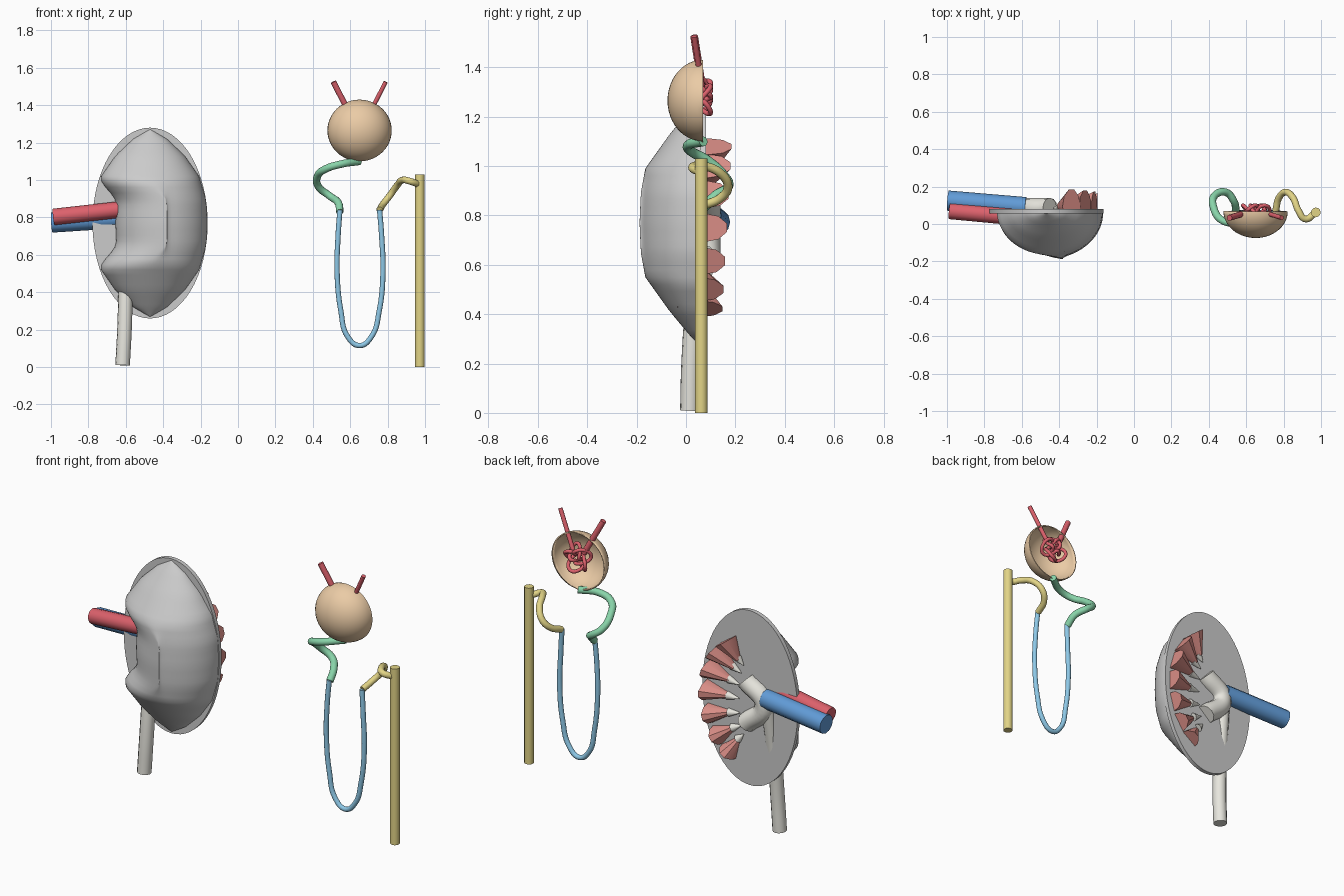
import bpy, bmesh, math
from mathutils import Vector

if "Cube" in bpy.data.objects:
    bpy.data.objects.remove(bpy.data.objects["Cube"])

def mat(name, rgb):
    m = bpy.data.materials.new(name)
    m.diffuse_color = (*rgb, 1)
    m.use_nodes = True
    m.node_tree.nodes["Principled BSDF"].inputs["Base Color"].default_value = m.diffuse_color
    return m

RED = mat("artery_red", (0.72, 0.12, 0.15))
BLUE = mat("vein_blue", (0.12, 0.33, 0.68))
PINK = mat("pyramid_pink", (0.70, 0.27, 0.24))
IVORY = mat("ivory", (0.80, 0.79, 0.73))
TAN = mat("capsule_tan", (0.83, 0.60, 0.38))
GREEN = mat("tubule_green", (0.25, 0.66, 0.40))
SKY = mat("loop_blue", (0.27, 0.58, 0.80))
YELLOW = mat("duct_yellow", (0.76, 0.66, 0.24))

def finish(bm, name, material=None, angle=40):
    me = bpy.data.meshes.new(name)
    bmesh.ops.recalc_face_normals(bm, faces=bm.faces)
    bm.to_mesh(me)
    bm.free()
    ob = bpy.data.objects.new(name, me)
    bpy.context.collection.objects.link(ob)
    if material:
        me.materials.append(material)
    bpy.ops.object.select_all(action='DESELECT')
    ob.select_set(True)
    bpy.context.view_layer.objects.active = ob
    bpy.ops.object.shade_smooth_by_angle(angle=math.radians(angle))
    return ob

def tube(name, pts, r, material, cyclic=False):
    """Smooth round tube through the points, as a mesh."""
    cu = bpy.data.curves.new(name, 'CURVE')
    cu.dimensions = '3D'
    cu.bevel_depth, cu.bevel_resolution, cu.resolution_u = r, 4, 8
    cu.use_fill_caps = True
    sp = cu.splines.new('BEZIER')
    sp.bezier_points.add(len(pts) - 1)
    for b, p in zip(sp.bezier_points, pts):
        b.co = p
        b.handle_left_type = b.handle_right_type = 'AUTO'
    sp.use_cyclic_u = cyclic
    tmp = bpy.data.objects.new(name + "_path", cu)
    bpy.context.collection.objects.link(tmp)
    bpy.context.view_layer.update()
    me = bpy.data.meshes.new_from_object(tmp)
    bm = bmesh.new()
    bm.from_mesh(me)
    bpy.data.objects.remove(tmp)
    bpy.data.meshes.remove(me)
    bmesh.ops.remove_doubles(bm, verts=bm.verts, dist=1e-5)
    return finish(bm, name, material)

def cone(name, base, tip, r_side, r_y, material, sides, r_tip=0.1):
    """Cone lying in the xz plane, squashed separately sideways and in y."""
    base, tip = Vector(base), Vector(tip)
    axis = (tip - base).normalized()
    side = axis.cross(Vector((0, 1, 0))).normalized()
    bm = bmesh.new()
    rings = []
    for c, k in ((base, 1), (tip, r_tip)):
        rings.append([bm.verts.new(c + side * r_side * k * math.cos(2 * math.pi * i / sides)
                      + Vector((0, r_y * k * math.sin(2 * math.pi * i / sides), 0)))
                      for i in range(sides)])
    for i in range(sides):
        j = (i + 1) % sides
        bm.faces.new((rings[0][i], rings[0][j], rings[1][j], rings[1][i]))
    bm.faces.new(rings[0])
    bm.faces.new(rings[1])
    return finish(bm, name, material)

def lerp_table(t, table):
    for (a, va), (b, vb) in zip(table, table[1:]):
        if t <= b:
            return va + (vb - va) * (t - a) / (b - a)
    return table[-1][1]

def smooth(e0, e1, v):
    t = min(1, max(0, (v - e0) / (e1 - e0)))
    return t * t * (3 - 2 * t)

# Kidney front: bean-shaped half shell with the hilum notch pushed in on the left
KX, KZ = -0.47, 0.77
width = [(0, .305), (.12, .300), (.25, .262), (.36, .185), (.45, .09), (.5, .004)]
depth = [(0, .248), (.12, .243), (.22, .225), (.36, .125), (.45, .05), (.5, .004)]
bm = bmesh.new()
rows = []
N, M = 48, 40
for i in range(N + 1):
    dz = -0.5 * math.cos(math.pi * i / N)
    w, d = lerp_table(abs(dz), width), lerp_table(abs(dz), depth)
    row = []
    for j in range(M + 1):
        a = math.pi * j / M
        x, y = w * math.cos(a), 0.06 - d * math.sin(a)
        notch = 1 - smooth(0.10, 0.25, abs(dz))
        x += 0.12 * notch * (1 - smooth(-0.06, 0.12, x))
        row.append(bm.verts.new((KX + x, y, KZ + dz)))
    rows.append(row)
for r0, r1 in zip(rows, rows[1:]):
    for j in range(M):
        bm.faces.new((r0[j], r0[j + 1], r1[j + 1], r1[j]))
finish(bm, "kidney_front", angle=60)

# Kidney cut face: thin oval plate
bm = bmesh.new()
bmesh.ops.create_cone(bm, cap_ends=True, segments=64, radius1=1, radius2=1, depth=1)
for v in bm.verts:
    v.co = (KX + 0.308 * v.co.x, 0.068 + 0.024 * v.co.z, KZ + 0.51 * v.co.y)
finish(bm, "kidney_cut_face")

# Pyramids fanned along the outer side, each with a small calyx at its tip
for i in range(7):
    a = math.radians(-66 + 22 * i)
    c, s = math.cos(a), math.sin(a)
    y = 0.075 + 0.02 * s
    base = (-0.43 + 0.235 * c, y, 0.75 + 0.36 * s)
    tip = (-0.44 + 0.09 * c, y, 0.75 + 0.25 * s)
    cone(f"pyramid_{i+1}", base, tip, 0.058, 0.095, PINK, 10, 0.2)
    cone(f"minor_calyx_{i+1}", (tip[0] + .02 * c, 0.085, tip[2] + .01 * s),
         (tip[0] - .045 * c - .01, 0.085, tip[2] - .03 * s), 0.024, 0.024, IVORY, 12)

# Renal pelvis, ureter and vessels
tube("pelvis_arms", [(-.45, .085, .87), (-.57, .085, .76), (-.45, .085, .62)], 0.055, IVORY)
tube("ureter", [(-.617, .015, .01), (-.607, .02, .2), (-.60, .035, .42), (-.585, .075, .74)], 0.039, IVORY)
tube("renal_artery", [(-.985, .07, .803), (-.56, .03, .85)], 0.044, RED)
tube("renal_vein", [(-.995, .125, .773), (-.58, .09, .80)], 0.054, BLUE)

# Glomerular capsule: half shell open to the back
bm = bmesh.new()
bmesh.ops.create_uvsphere(bm, u_segments=40, v_segments=24, radius=1)
bmesh.ops.bisect_plane(bm, geom=bm.verts[:] + bm.edges[:] + bm.faces[:],
                       plane_co=(0, 0, 0), plane_no=(0, 1, 0), clear_outer=True)
for v in bm.verts:
    v.co = (.65 + .172 * v.co.x, .068 + .143 * v.co.y, 1.265 + .165 * v.co.z)
capsule = finish(bm, "glomerular_capsule", TAN)
shell = capsule.modifiers.new("thickness", 'SOLIDIFY')
shell.thickness = 0.006

# Capillary tangle and its two arterioles
knot = []
for i in range(40):
    t = 2 * math.pi * i / 40
    r = 0.048 + 0.027 * math.cos(5 * t)
    knot.append((.65 + r * math.cos(3 * t), .072 + .028 * math.sin(7 * t), 1.285 + r * math.sin(3 * t)))
tube("capillary_tangle", knot, 0.010, RED, True)
tube("afferent_arteriole", [(.51, .033, 1.525), (.615, .065, 1.32)], 0.016, RED)
tube("efferent_arteriole", [(.79, .033, 1.525), (.685, .065, 1.32)], 0.012, RED)

# Tubules of the nephron
tube("proximal_tubule", [(.65, .07, 1.10), (.55, .01, 1.085), (.47, .02, 1.06), (.425, .09, 1.02),
     (.43, .15, .965), (.49, .17, .915), (.535, .12, .88), (.545, .07, .83)], 0.02, GREEN)
tube("nephron_loop", [(.545, .065, .84), (.535, .06, .7), (.53, .06, .5), (.55, .06, .3),
     (.585, .06, .165), (.65, .06, .115), (.715, .06, .165), (.755, .06, .3), (.775, .06, .5),
     (.768, .06, .7), (.757, .065, .84)], 0.014, SKY)
tube("distal_tubule", [(.757, .07, .84), (.775, .14, .87), (.81, .17, .915), (.85, .14, .97),
     (.88, .07, 1.0), (.915, .027, .995), (.97, .06, .975)], 0.018, YELLOW)
tube("collecting_duct", [(.972, .062, 0), (.972, .062, 1.03)], 0.026, YELLOW)
